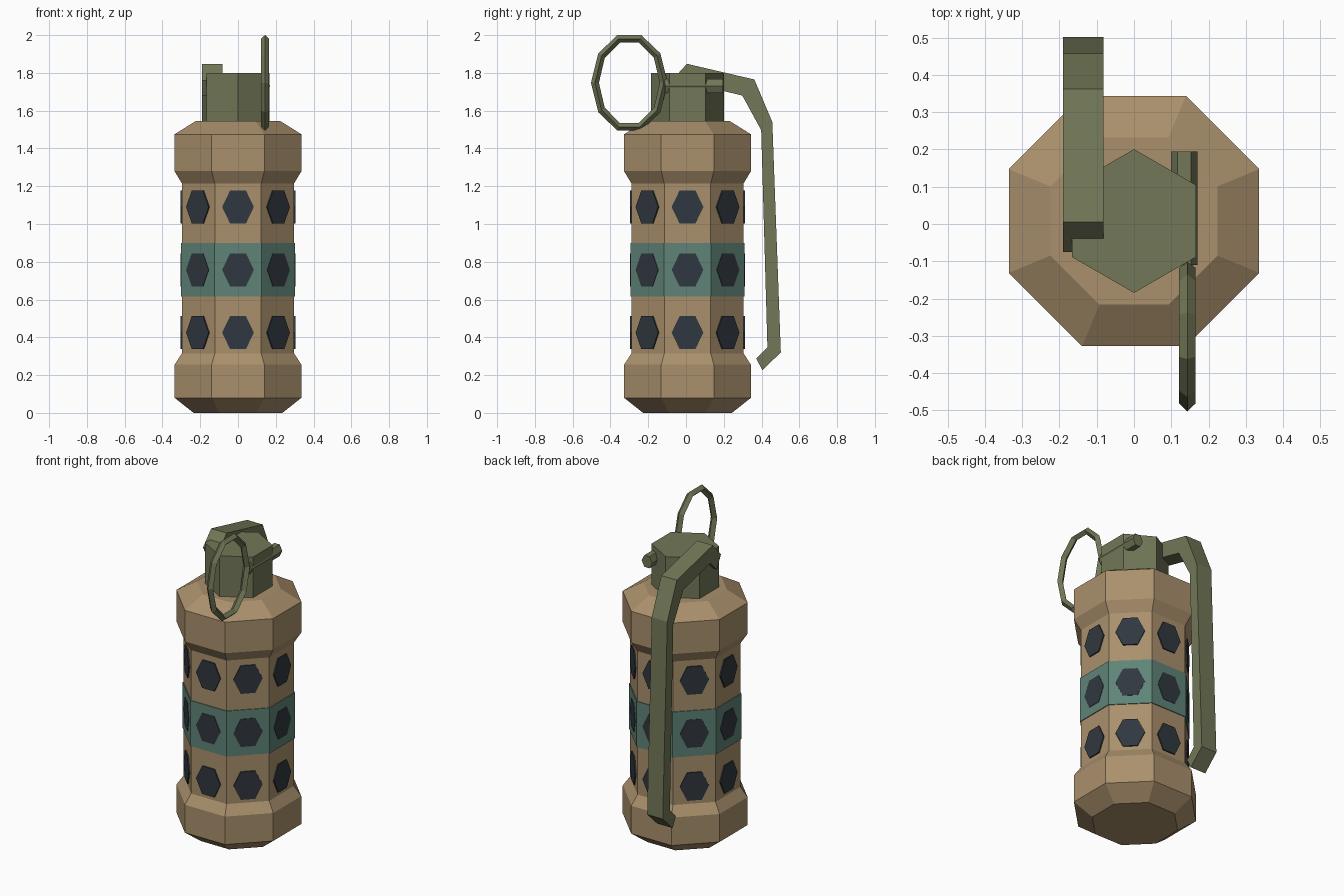
import bpy, math
from mathutils import Matrix, Vector

if "Cube" in bpy.data.objects:
    bpy.data.objects.remove(bpy.data.objects["Cube"])

CY = 0.008  # y of the body axis


def material(name, rgb):
    m = bpy.data.materials.new(name)
    m.diffuse_color = (*rgb, 1)
    m.use_nodes = True
    m.node_tree.nodes["Principled BSDF"].inputs["Base Color"].default_value = m.diffuse_color
    return m


TAN = material("tan", (0.40, 0.28, 0.15))
GREEN = material("olive", (0.165, 0.185, 0.095))
TEAL = material("teal", (0.115, 0.23, 0.185))
DARK = material("dark", (0.03, 0.039, 0.05))


def mesh_object(name, verts, faces, mat):
    me = bpy.data.meshes.new(name)
    me.from_pydata(verts, [], faces)
    me.materials.append(mat)
    ob = bpy.data.objects.new(name, me)
    bpy.context.collection.objects.link(ob)
    return ob


def loft(name, rings, mat, caps=True, closed=False):
    """Skin a list of equal-length vertex rings."""
    n, m = len(rings[0]), len(rings)
    verts = [v for r in rings for v in r]
    faces = [(i * n + j, i * n + (j + 1) % n,
              (i + 1) % m * n + (j + 1) % n, (i + 1) % m * n + j)
             for i in range(m if closed else m - 1) for j in range(n)]
    if caps and not closed:
        faces += [tuple(reversed(range(n))), tuple(range((m - 1) * n, m * n))]
    return mesh_object(name, verts, faces, mat)


def polygon(sides, apothem, z, start):
    r = apothem / math.cos(math.pi / sides)
    return [(r * math.cos(start + math.tau * k / sides),
             CY + r * math.sin(start + math.tau * k / sides), z) for k in range(sides)]


def turned(name, sides, profile, start, mat, caps=True):
    return loft(name, [polygon(sides, a, z, start) for a, z in profile], mat, caps)


# Octagonal canister body with flared ends
turned("body", 8, [(0.235, 0), (0.336, 0.08), (0.336, 0.255), (0.297, 0.315),
                   (0.297, 1.215), (0.336, 1.28), (0.336, 1.475), (0.224, 1.545)],
       math.pi / 8, TAN)

# Coloured band round the middle
turned("band", 8, [(0.297, 0.615), (0.302, 0.615), (0.302, 0.9), (0.297, 0.9)],
       math.pi / 8, TEAL, caps=False)

# Hexagonal vents, three on each side
hexagon = [(0.084 * math.cos(math.tau * k / 6), 0.101 * math.sin(math.tau * k / 6))
           for k in range(6)]
for row, z in enumerate((0.425, 0.757, 1.09)):
    for side in range(8):
        rot = Matrix.Rotation(side * math.pi / 4, 3, 'Z')
        rings = [[rot @ Vector((d, u, z + v)) + Vector((0, CY, 0)) for u, v in hexagon]
                 for d in (0.285, 0.3045)]
        loft(f"vent_{row}_{side}", rings, DARK)

# Hexagonal fuse head
turned("fuse_head", 6, [(0.167, 1.54), (0.167, 1.8)], math.pi / 6, GREEN)

# Bent safety lever, a side profile given width
lever = [(-0.075, 1.76), (0.005, 1.848), (0.362, 1.765), (0.457, 1.54), (0.502, 0.32),
         (0.404, 0.226), (0.372, 0.288), (0.431, 0.348), (0.398, 1.497), (0.298, 1.68),
         (0.03, 1.745), (-0.035, 1.68)]
rings = [[(x, y, z) for y, z in lever] for x in (-0.19, -0.082)]
loft("safety_lever", rings, GREEN)

# Pin rod along the right of the head
rings = [[(0.135 + 0.036 * math.cos(math.tau * k / 6), y,
           1.73 + 0.042 * math.sin(math.tau * k / 6)) for k in range(6)]
         for y in (0.195, -0.11)]
loft("pin_rod", rings, GREEN)

# Ten-sided oval pull ring with a diamond section
rings = []
for i in range(10):
    a = math.tau * i / 10
    ring = []
    for j in range(4):
        b = math.tau * j / 4
        o = 0.021 * math.cos(b)
        ring.append((0.143 + 0.022 * math.sin(b),
                     -0.3 + (0.182 + o) * math.cos(a),
                     1.7475 + (0.245 + o) * math.sin(a)))
    rings.append(ring)
loft("pull_ring", rings, GREEN, closed=True)

# Make all normals face outward
import bmesh
for ob in bpy.context.collection.objects:
    bm = bmesh.new()
    bm.from_mesh(ob.data)
    bmesh.ops.recalc_face_normals(bm, faces=bm.faces)
    if ob.name == "band":
        outer = max(bm.faces, key=lambda f: f.calc_area())
        if outer.normal.dot(outer.calc_center_median() - Vector((0, CY, 0.757))) < 0:
            bmesh.ops.reverse_faces(bm, faces=bm.faces)
    bm.to_mesh(ob.data)
    bm.free()
